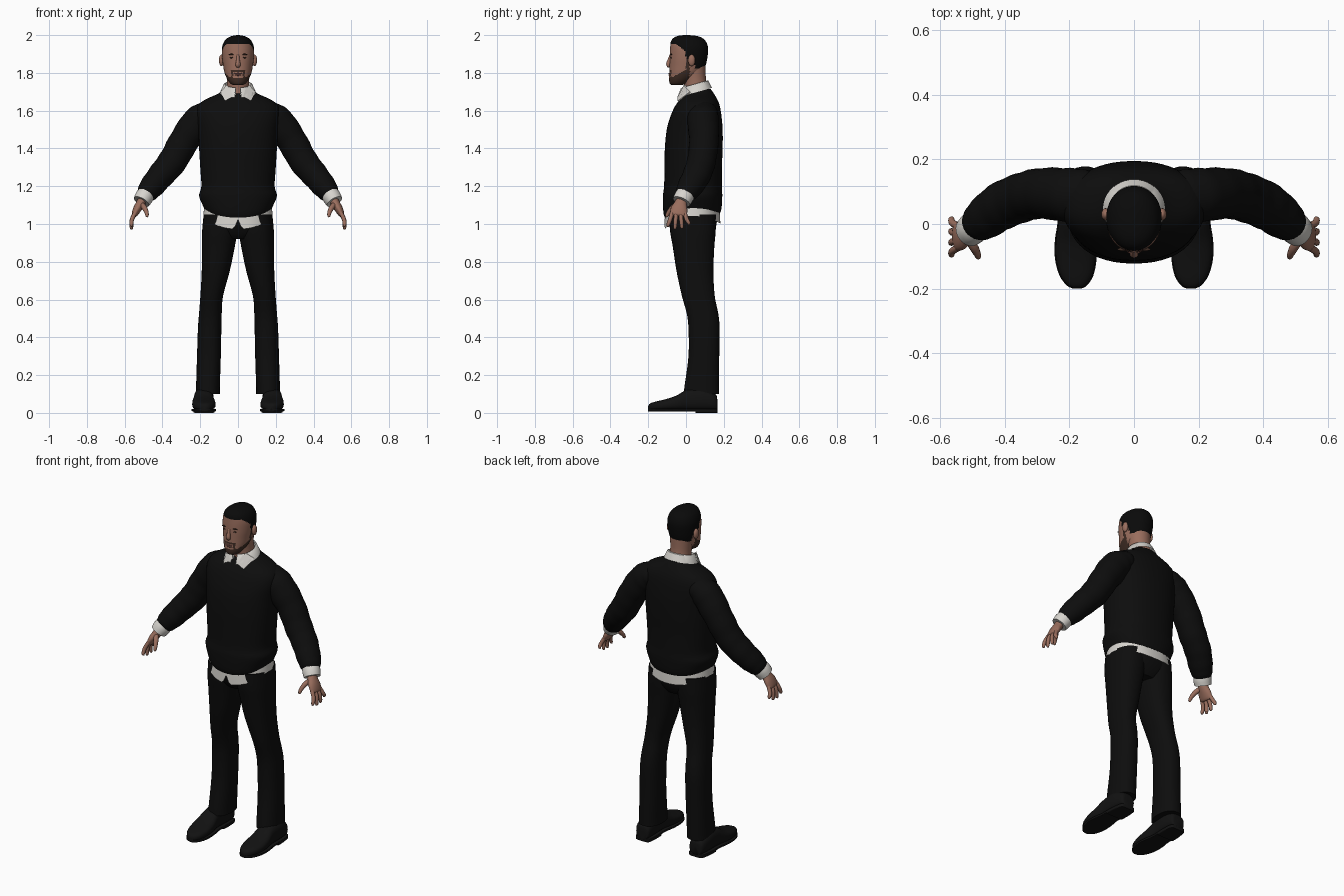
import bpy, bmesh, math
from mathutils import Vector

if "Cube" in bpy.data.objects:
    bpy.data.objects.remove(bpy.data.objects["Cube"])


def material(name, rgb):
    m = bpy.data.materials.new(name)
    m.diffuse_color = (*rgb, 1)
    m.use_nodes = True
    m.node_tree.nodes["Principled BSDF"].inputs["Base Color"].default_value = m.diffuse_color
    return m


BLACK = material("black_cloth", (0.004, 0.004, 0.004))
HAIR = material("black_hair", (0.003, 0.003, 0.003))
WHITE = material("white_shirt", (0.68, 0.66, 0.62))
SKIN = material("skin", (0.32, 0.155, 0.11))
BEARD = material("dark_beard", (0.05, 0.026, 0.018))
LIPS = material("lips", (0.2, 0.08, 0.065))
LEATHER = material("black_leather", (0.006, 0.006, 0.006))


def smooth_rows(rows, k):
    """Catmull-Rom refinement of the section table."""
    out = []
    for i in range(len(rows) - 1):
        p = [rows[max(0, min(len(rows) - 1, i + j))] for j in (-1, 0, 1, 2)]
        for s in range(k):
            t = s / k
            out.append([0.5 * (2 * b + (c - a) * t + (2 * a - 5 * b + 4 * c - d) * t * t
                               + (3 * b - a - 3 * c + d) * t ** 3) for a, b, c, d in zip(*p)])
    return out + [list(rows[-1])]


def finish(name, bm, mats, mirror, angle=50):
    bmesh.ops.recalc_face_normals(bm, faces=bm.faces)
    me = bpy.data.meshes.new(name)
    bm.to_mesh(me)
    bm.free()
    ob = bpy.data.objects.new(name, me)
    bpy.context.collection.objects.link(ob)
    for m in mats:
        me.materials.append(m)
    if mirror:
        ob.modifiers.new("mirror", "MIRROR").use_mirror_merge = False
    bpy.context.view_layer.objects.active = ob
    ob.select_set(True)
    bpy.ops.object.shade_smooth_by_angle(angle=math.radians(angle))
    ob.select_set(False)
    return ob


def loft(name, sections, mats, n=24, power=2.0, mirror=False, caps=True, deform=None, paint=None):
    """Skin sections given as (centre, half-axis u, half-axis v)."""
    bm = bmesh.new()
    rings = []
    for c, u, v in sections:
        ring = []
        for i in range(n):
            a = 2 * math.pi * i / n
            ca, sa = math.cos(a), math.sin(a)
            e = 2 / power
            p = c + u * math.copysign(abs(ca) ** e, ca) + v * math.copysign(abs(sa) ** e, sa)
            if deform:
                deform(p)
            ring.append(bm.verts.new(p))
        rings.append(ring)
    for a, b in zip(rings, rings[1:]):
        for i in range(n):
            bm.faces.new((a[i], a[(i + 1) % n], b[(i + 1) % n], b[i]))
    if caps:
        bm.faces.new(rings[0])
        bm.faces.new(rings[-1])
    if paint:
        for f in bm.faces:
            f.material_index = paint(f.calc_center_median())
    return finish(name, bm, mats, mirror)


def stack(name, rows, mats, k=4, **kw):
    """Horizontal sections: (z, centre x, half width, front y, back y)."""
    secs = [(Vector((x, (f + b) / 2, z)), Vector((w, 0, 0)), Vector((0, (b - f) / 2, 0)))
            for z, x, w, f, b in smooth_rows(rows, k)]
    return loft(name, secs, mats, **kw)


def tube(name, rows, mats, k=4, ripple=0, **kw):
    """Sections across a path: (x, y, z, radius in xz, radius across)."""
    rows = smooth_rows(rows, k)
    pts = [Vector(r[:3]) for r in rows]
    secs = []
    for i, r in enumerate(rows):
        t = (pts[min(i + 1, len(pts) - 1)] - pts[max(i - 1, 0)]).normalized()
        u = Vector((0, 1, 0)).cross(t).normalized()
        g = 1 + ripple * math.sin(i * 1.6)
        secs.append((pts[i], u * r[3] * g, t.cross(u) * r[4] * g))
    return loft(name, secs, mats, **kw)


def ellipsoid(name, loc, size, mat, mirror=False):
    bm = bmesh.new()
    bmesh.ops.create_uvsphere(bm, u_segments=16, v_segments=10, radius=1)
    for v in bm.verts:
        v.co = Vector([c + s * q for c, s, q in zip(loc, size, v.co)])
    return finish(name, bm, [mat], mirror)


# sweater body with a hem that dips at front and back
def sweater_hem(p):
    if p.z < 1.15:
        q = (p.y - 0.04) / 0.15
        p.z -= (0.045 if q < 0 else 0.025) * q * q * min(1, (1.15 - p.z) / 0.07)


stack("sweater_body", [
    (1.08, 0, .178, -.112, .180), (1.10, 0, .187, -.120, .188), (1.15, 0, .206, -.122, .192),
    (1.20, 0, .194, -.116, .190), (1.30, 0, .200, -.114, .190), (1.40, 0, .206, -.112, .194),
    (1.50, 0, .212, -.102, .194), (1.57, 0, .222, -.082, .188), (1.62, 0, .215, -.060, .180),
    (1.655, 0, .18, -.036, .168), (1.69, 0, .105, -.008, .148), (1.715, 0, .075, .015, .13)],
    [BLACK], n=48, power=2.25, deform=sweater_hem)


# shirt tail, with a slit at the front
def tail_hem(p):
    if p.z < 1.1:
        q = (p.y - 0.035) / 0.15
        p.z -= (0.072 if q < 0 else 0.042) * q * q
        if q < 0:
            p.z += 0.05 * max(0, 1 - abs(p.x) / 0.022)


stack("shirt_tail", [(1.13, 0, .175, -.105, .175), (1.043, 0, .184, -.113, .182)],
      [WHITE], k=1, n=96, power=2.25, caps=False, deform=tail_hem)

# sleeves, cuffs and hands
tube("sleeve", [
    (.10, .085, 1.60, .05, .06), (.155, .088, 1.585, .068, .08), (.212, .090, 1.54, .084, .083),
    (.285, .095, 1.44, .079, .078), (.345, .082, 1.335, .076, .076), (.41, .055, 1.255, .070, .074),
    (.465, .015, 1.187, .062, .065), (.492, -.005, 1.152, .048, .05)],
    [BLACK], k=5, ripple=.018, n=28, mirror=True)
tube("cuff", [(.482, .003, 1.165, .045, .05), (.497, -.012, 1.142, .049, .051),
              (.511, -.024, 1.118, .045, .048)], [WHITE], n=24, mirror=True)
tube("palm", [(.500, -.018, 1.14, .024, .028), (.515, -.028, 1.11, .024, .033),
              (.533, -.036, 1.08, .022, .044), (.548, -.04, 1.05, .016, .044),
              (.552, -.041, 1.042, .008, .036)], [SKIN], n=20, mirror=True)
for i, tip in enumerate((.985, .972, .975, .995)):
    y0, y1 = -.073 + .022 * i, -.094 + .036 * i
    tube("finger_%d" % (i + 1), [
        (.543, y0, 1.062, .011, .011), (.561, (y0 + y1) / 2, 1.025, .011, .011),
        (.564, y1, tip + .012, .0095, .0095), (.561, y1, tip + .003, .006, .006),
        (.560, y1, tip, .002, .002)], [SKIN], n=12, mirror=True)
tube("thumb", [(.512, -.045, 1.105, .014, .014), (.495, -.072, 1.085, .014, .014),
               (.484, -.093, 1.060, .011, .011), (.481, -.102, 1.042, .008, .008),
               (.480, -.104, 1.036, .002, .002)], [SKIN], n=12, mirror=True)

# trousers
stack("trouser_seat", [(.92, 0, .09, -.045, .125), (.95, 0, .145, -.07, .145),
                       (1.0, 0, .178, -.09, .162), (1.10, 0, .178, -.10, .17)],
      [BLACK], n=40, power=2.3)
stack("trouser_leg", [
    (.10, .16, .064, -.012, .176), (.14, .159, .063, -.008, .176), (.30, .154, .063, .013, .176),
    (.45, .150, .062, .013, .178), (.53, .146, .060, .003, .170), (.62, .139, .060, -.022, .152),
    (.75, .118, .074, -.05, .145), (.88, .104, .087, -.070, .150), (.96, .097, .093, -.084, .157),
    (1.05, .09, .092, -.09, .160)], [BLACK], n=32, power=2.3, mirror=True)

# shoes: (y, half width, top height)
SHOE = smooth_rows([(.166, .028, .07), (.155, .044, .10), (.09, .052, .13), (.01, .051, .125),
                    (-.05, .060, .092), (-.11, .061, .072), (-.16, .049, .06),
                    (-.19, .028, .05), (-.2, .008, .036)], 4)


def shoe_x(y):
    return .176 + .006 * math.sin((y + .2) * 8)


def shoe_part(name, rows, low, high, power):
    secs = []
    for y, w, h in rows:
        top = high or h
        secs.append((Vector((shoe_x(y), y, (low + top) / 2)), Vector((w + (.003 if high else 0), 0, 0)),
                     Vector((0, 0, (top - low) / 2))))
    loft(name, secs, [LEATHER], n=28, power=power, mirror=True)


shoe_part("shoe_upper", SHOE, .012, None, 2.6)
shoe_part("shoe_sole", SHOE, .008, .022, 8)
shoe_part("shoe_heel", [r for r in SHOE if r[0] > .03], 0, .02, 8)

# neck
tube("neck", [(0, .045, 1.65, .056, .056), (0, .055, 1.70, .060, .062), (0, .047, 1.76, .059, .059),
              (0, .04, 1.83, .064, .064)], [SKIN], n=32)

# collar band, high at the back and open at the throat
bm = bmesh.new()
N = 40
rings = []
for r, dz in ((.062, -.02), (.067, .020), (.074, .017), (.093, -.026)):
    ring = []
    for i in range(N + 1):
        a = math.radians(-80 + 340 * i / N)
        y = .045 + r * math.sin(a)
        ring.append(bm.verts.new((r * math.cos(a) * 1.03, y, 1.722 + dz + .28 * (y - .05))))
    rings.append(ring)
for a, b in zip(rings, rings[1:]):
    for i in range(N):
        bm.faces.new((a[i], a[i + 1], b[i + 1], b[i]))
finish("collar_band", bm, [WHITE], False)

# collar points
bm = bmesh.new()
outline = [(.012, -.03, 1.69), (.06, -.012, 1.735), (.093, .02, 1.70), (.068, -.044, 1.652), (.03, -.045, 1.672)]
front = [bm.verts.new(p) for p in outline]
back = [bm.verts.new((x, y + .008, z)) for x, y, z in outline]
bm.faces.new(front)
bm.faces.new(back)
for i in range(5):
    j = (i + 1) % 5
    bm.faces.new((front[i], front[j], back[j], back[i]))
finish("collar_point", bm, [WHITE], True, 30)

# head, with hair and beard areas set by position
HAIRLINE = ((-.2, 1.952), (-.055, 1.952), (-.03, 1.932), (-.005, 1.915), (.002, 1.872),
            (.04, 1.868), (.05, 1.825), (.3, 1.81))


def head_paint(p):
    for (y0, z0), (y1, z1) in zip(HAIRLINE, HAIRLINE[1:]):
        if y0 <= p.y < y1 and p.z > z0 + (z1 - z0) * (p.y - y0) / (y1 - y0):
            return 1
    jaw = p.y < .018 and p.z < 1.772 + .52 * max(0, p.y + .085)
    sideburn = .0 < p.y < .02 and 1.8 < p.z < 1.88
    ax = abs(p.x)
    moustache = p.y < -.04 and (ax < .034 and 1.806 < p.z < 1.816 or .026 < ax < .036 and p.z < 1.816)
    return 2 if jaw or sideburn or moustache else 0


stack("head", [
    (1.735, 0, .020, -.074, -.030), (1.742, 0, .038, -.085, .0), (1.765, 0, .056, -.090, .035),
    (1.80, 0, .071, -.088, .080), (1.835, 0, .078, -.087, .102), (1.88, 0, .084, -.086, .113),
    (1.93, 0, .085, -.084, .117), (1.965, 0, .074, -.080, .106), (1.985, 0, .055, -.066, .086),
    (1.996, 0, .030, -.042, .055), (2.0, 0, .006, -.012, .015)],
    [SKIN, HAIR, BEARD], k=7, n=72, power=2.1, paint=head_paint)

# facial features
ellipsoid("ear", (.088, .030, 1.866), (.013, .019, .031), SKIN, True)
tube("nose", [(0, -.080, 1.895, .007, .007), (0, -.088, 1.87, .009, .009), (0, -.093, 1.848, .013, .012),
              (0, -.090, 1.836, .012, .010), (0, -.084, 1.832, .004, .004)], [SKIN], n=14)
ellipsoid("eye", (.033, -.0785, 1.881), (.012, .004, .004), BEARD, True)
ellipsoid("eyebrow", (.034, -.0785, 1.898), (.018, .005, .0035), BEARD, True)
ellipsoid("upper_lip", (0, -.086, 1.797), (.021, .006, .004), LIPS)
ellipsoid("lower_lip", (0, -.086, 1.789), (.018, .006, .005), LIPS)
